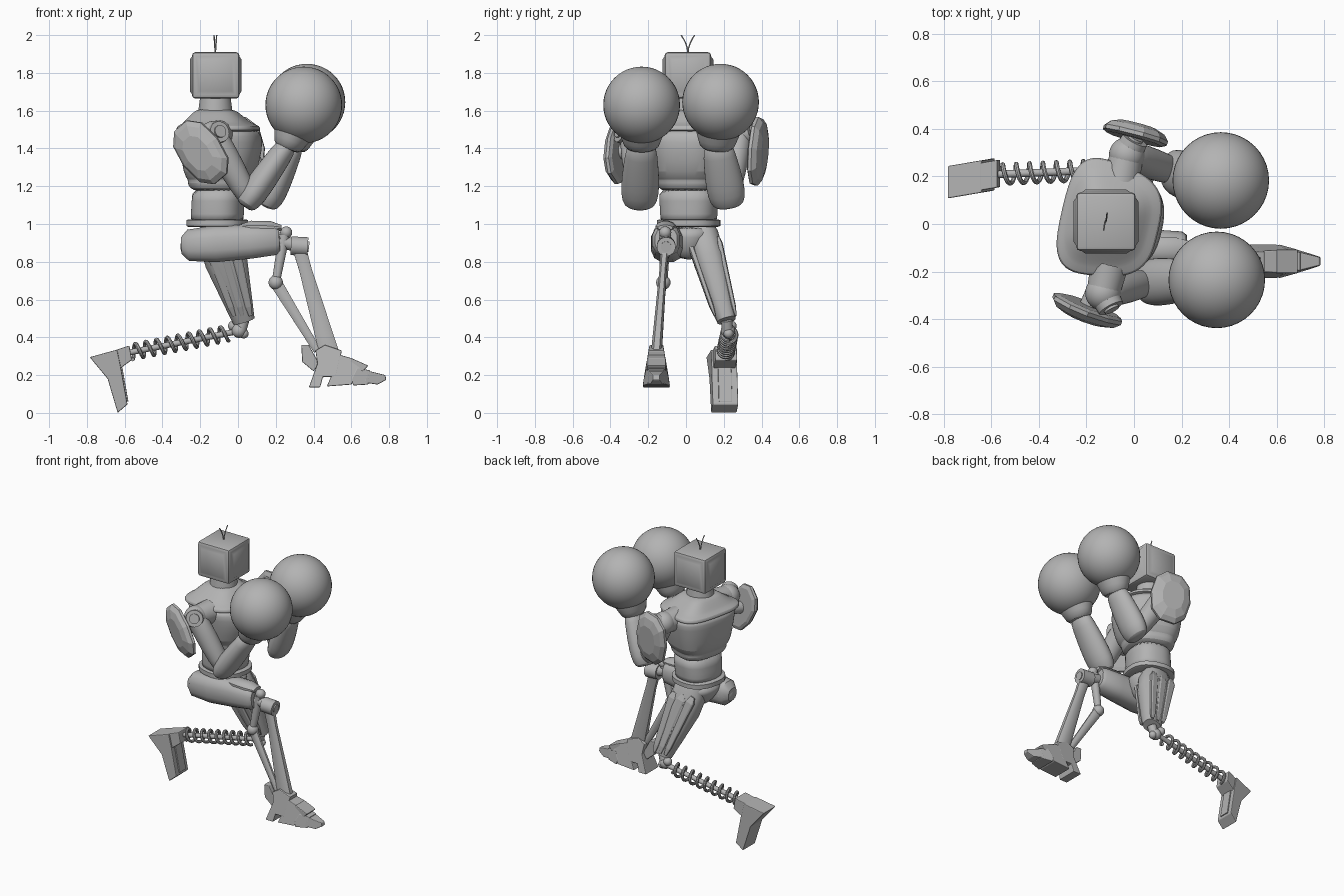
import bpy, bmesh, math
from mathutils import Vector as V

if "Cube" in bpy.data.objects:
    bpy.data.objects.remove(bpy.data.objects["Cube"])

grey = bpy.data.materials.new("plain grey")
grey.use_nodes = True
colour = (0.45, 0.45, 0.45, 1)
grey.diffuse_color = colour
grey.node_tree.nodes["Principled BSDF"].inputs["Base Color"].default_value = colour
smooth_parts = []


def finish(name, bm, smooth=True, bevel=0, subdiv=0):
    bmesh.ops.recalc_face_normals(bm, faces=bm.faces)
    mesh = bpy.data.meshes.new(name)
    bm.to_mesh(mesh)
    bm.free()
    mesh.materials.append(grey)
    ob = bpy.data.objects.new(name, mesh)
    bpy.context.collection.objects.link(ob)
    if bevel:
        mod = ob.modifiers.new("bevel", "BEVEL")
        mod.width, mod.segments = bevel, 2
    if subdiv:
        mod = ob.modifiers.new("subdivision", "SUBSURF")
        mod.levels = mod.render_levels = subdiv
    if smooth:
        smooth_parts.append(ob)


def loft(name, rings, u, v, n=24, power=2, subdiv=0, smooth=True, taper=0):
    """Skin superellipse rings (centre, half size on u, half size on v)."""
    bm = bmesh.new()
    loops = []
    for c, a, b in rings:
        loop = []
        for i in range(n):
            t = math.tau * (i + 0.5) / n
            x, y = (math.copysign(abs(k) ** (2 / power), k) for k in (math.cos(t), math.sin(t)))
            loop.append(bm.verts.new(V(c) + V(u) * a * x + V(v) * b * y * (1 - taper * x)))
        loops.append(loop)
    for low, high in zip(loops, loops[1:]):
        for i in range(n):
            j = (i + 1) % n
            bm.faces.new((low[i], low[j], high[j], high[i]))
    bm.faces.new(loops[0])
    bm.faces.new(loops[-1])
    finish(name, bm, smooth, 0, subdiv)


def limb(name, p, q, rings, **kw):
    """Loft along p to q; each ring is (fraction, upright half, sideways half)."""
    p, q = V(p), V(q)
    d = (q - p).normalized()
    side = V((0, 1, 0)) if abs(d.y) < 0.9 else V((1, 0, 0))
    u = side.cross(d).normalized()
    loft(name, [(p.lerp(q, t), a, b) for t, a, b in rings], u, d.cross(u), **kw)


def rod(name, p, q, r, r2=None, n=16):
    limb(name, p, q, [(0, r, r), (1, r2 or r, r2 or r)], n=n)


def ball(name, c, r):
    bm = bmesh.new()
    bmesh.ops.create_uvsphere(bm, u_segments=40, v_segments=24, radius=r)
    bmesh.ops.translate(bm, verts=bm.verts, vec=c)
    finish(name, bm)


def prism(name, outline, mid, half, bevel=0.005):
    """Extrude an x-z outline sideways; mid(x) and half(x, z) place the two sides."""
    bm = bmesh.new()
    a, b = ([bm.verts.new((x, mid(x) + s * half(x, z), z)) for x, z in outline] for s in (-1, 1))
    bm.faces.new(a)
    bm.faces.new(b)
    for i in range(len(a)):
        j = (i + 1) % len(a)
        bm.faces.new((a[i], a[j], b[j], b[i]))
    finish(name, bm, False, bevel)


def wire(name, pts, r):
    cu = bpy.data.curves.new(name, "CURVE")
    cu.dimensions, cu.bevel_depth, cu.bevel_resolution = "3D", r, 2
    cu.use_fill_caps = True
    sp = cu.splines.new("POLY")
    sp.points.add(len(pts) - 1)
    for pt, co in zip(sp.points, pts):
        pt.co = (*co, 1)
    cu.materials.append(grey)
    ob = bpy.data.objects.new(name, cu)
    bpy.context.collection.objects.link(ob)
    bpy.ops.object.select_all(action="DESELECT")
    ob.select_set(True)
    bpy.context.view_layer.objects.active = ob
    bpy.ops.object.convert(target="MESH")
    smooth_parts.append(bpy.context.view_layer.objects.active)


# Head: rounded box with raised side panels, neck and antennae
bm = bmesh.new()
bmesh.ops.create_cube(bm, size=1)
for vert in bm.verts:
    vert.co = (vert.co.x * 0.25 - 0.118, vert.co.y * 0.245 + 0.01, vert.co.z * 0.245 + 1.787)
bm.normal_update()
panels = [f for f in bm.faces if abs(f.normal.z) < 0.5]
bmesh.ops.bevel(bm, geom=bm.edges[:], offset=0.016, segments=2, affect="EDGES", profile=0.5)
bm.normal_update()
panels = [f for f in bm.faces if f.calc_area() > 0.03 and abs(f.normal.z) < 0.5]
bmesh.ops.inset_individual(bm, faces=panels, thickness=0.008)
bmesh.ops.inset_individual(bm, faces=panels, thickness=0.024, depth=0.012)
finish("head", bm)
rod("neck", (-0.12, 0.01, 1.53), (-0.12, 0.01, 1.68), 0.1, 0.08, 28)
for s in (-1, 1):
    wire("antenna", [(-0.12 + 0.007 * s * k, 0.01 + s * 0.036 * k * k, 1.9 + 0.1 * k)
                     for k in (0, 0.3, 0.6, 0.8, 1)], 0.0035)

# Torso, turned to the right and broader across the back
yaw = math.radians(-13)
fwd, left = V((math.cos(yaw), math.sin(yaw), 0)), V((-math.sin(yaw), math.cos(yaw), 0))


def body(name, rows, power, subdiv=1, taper=0):
    loft(name, [((x, 0.015, z), a, b) for z, x, a, b in rows], fwd, left, 28, power, subdiv, taper=taper)


body("chest", [(1.17, -0.1, 0.11, 0.13), (1.19, -0.1, 0.15, 0.165), (1.22, -0.1, 0.16, 0.175),
               (1.235, -0.1, 0.155, 0.17), (1.26, -0.095, 0.185, 0.2), (1.4, -0.085, 0.213, 0.222),
               (1.47, -0.09, 0.21, 0.235), (1.51, -0.1, 0.2, 0.235)], 2.7, taper=0.12)
body("collar", [(1.485, -0.1, 0.18, 0.2), (1.495, -0.1, 0.215, 0.245), (1.52, -0.1, 0.205, 0.238),
                (1.53, -0.105, 0.175, 0.205), (1.55, -0.11, 0.155, 0.175), (1.59, -0.115, 0.115, 0.12),
                (1.61, -0.12, 0.09, 0.09)], 3.2, taper=0.14)
body("abdomen", [(1.0, -0.11, 0.14, 0.155), (1.05, -0.11, 0.138, 0.15), (1.12, -0.105, 0.135, 0.155),
                 (1.2, -0.1, 0.145, 0.165)], 2.4)
body("belt", [(0.985, -0.11, 0.15, 0.15), (0.99, -0.11, 0.16, 0.165), (1.02, -0.11, 0.16, 0.165),
              (1.025, -0.11, 0.15, 0.15)], 2.4, 0)
body("pelvis", [(0.99, -0.11, 0.145, 0.15), (0.93, -0.11, 0.14, 0.13), (0.86, -0.1, 0.11, 0.09),
                (0.81, -0.09, 0.06, 0.045)], 2.3)
ball("hip_ball", (-0.235, -0.09, 0.88), 0.07)

# Arms raised in guard, each with a round glove
arms = {
    "right": ((-0.13, -0.29, 1.47), (0.06, -0.245, 1.13), (0.27, -0.235, 1.43), (0.348, -0.235, 1.63)),
    "left": ((-0.03, 0.29, 1.47), (0.17, 0.22, 1.13), (0.3, 0.165, 1.43), (0.365, 0.183, 1.645)),
}
for side, (shoulder, elbow, wrist, glove) in arms.items():
    s = -1 if side == "right" else 1
    sh, el, wr, gl = map(V, (shoulder, elbow, wrist, glove))
    out = V((0.45, s * 0.85, 0.25)).normalized()
    rod(side + "_shoulder", sh - left * s * 0.12, sh, 0.08, 0.07, 24)
    ball(side + "_shoulder_ball", sh, 0.075)
    rod(side + "_shoulder_disc", sh, sh + out * 0.075, 0.062, 0.056, 24)
    rod(side + "_shoulder_pin", sh, sh + out * 0.085, 0.035, 0.033, 24)
    limb(side + "_upper_arm", sh, el, [(-0.1, 0.05, 0.045), (0, 0.072, 0.062), (0.3, 0.075, 0.07),
                                       (0.8, 0.065, 0.065), (1.05, 0.05, 0.05)], n=16, subdiv=1)
    limb(side + "_forearm", el, wr, [(-0.13, 0.03, 0.05), (-0.1, 0.06, 0.085), (0.08, 0.075, 0.104),
                                     (0.4, 0.073, 0.102), (0.8, 0.063, 0.087), (1, 0.055, 0.075)],
         n=16, subdiv=1)
    limb(side + "_cuff", wr, gl, [(-0.2, 0.075, 0.09), (0.05, 0.085, 0.1), (0.35, 0.12, 0.13),
                                  (0.6, 0.1, 0.1)], n=24, subdiv=1)
    ball(side + "_glove", glove, 0.203)

# Shoulder pads: faceted oval plates held off the arms
pads = [("right", (-0.195, -0.355, 1.38), (0.6, -0.15, -0.79), (-0.4, -0.9, -0.12), 0.125),
        ("left", (0.005, 0.37, 1.385), (0.1, -0.06, -0.99), (0.25, 0.96, -0.06), 0.14)]
for side, c, u, out, wide in pads:
    u, out = V(u).normalized(), V(out).normalized()
    v = out.cross(u).normalized()
    u = v.cross(out)
    loft(side + "_shoulder_pad", [(V(c) + out * o, 0.185 * k, wide * k) for o, k in
                                  ((-0.015, 0.85), (-0.005, 1), (0.012, 1), (0.035, 0.85), (0.05, 0.55))],
         u, v, 10, 2.4, smooth=False)
    rod(side + "_pad_mount", V(c) - out * 0.08, c, 0.04)

# Right leg: thigh held level, skeletal shin and clawed foot
limb("right_thigh", (-0.3, -0.095, 0.885), (0.22, -0.105, 0.915),
     [(0, 0.045, 0.045), (0.07, 0.085, 0.075), (0.35, 0.1, 0.09), (0.7, 0.092, 0.082),
      (0.96, 0.08, 0.075), (1, 0.065, 0.06)], n=12, power=2.6)
limb("right_thigh_cap", (0, -0.105, 0.985), (0.23, -0.11, 0.98),
     [(0, 0.01, 0.03), (0.3, 0.035, 0.055), (0.75, 0.035, 0.055), (1, 0.015, 0.04)], n=12)
rod("right_knee_rod", (0.2, -0.105, 0.91), (0.3, -0.105, 0.89), 0.035)
rod("right_knee_joint", (0.28, -0.105, 0.885), (0.37, -0.105, 0.88), 0.05, n=24)
rod("right_knee_rim", (0.36, -0.105, 0.881), (0.376, -0.105, 0.879), 0.028, n=24)
ball("right_knee_ball", (0.255, -0.11, 0.955), 0.032)
limb("right_shin", (0.325, -0.112, 0.87), (0.485, -0.157, 0.31),
     [(0, 0.038, 0.025), (0.2, 0.035, 0.02), (0.6, 0.045, 0.025), (1, 0.055, 0.03)], n=8, power=3)
rod("shin_upper_link", (0.245, -0.11, 0.94), (0.2, -0.12, 0.69), 0.03, 0.022)
ball("shin_link_joint", (0.2, -0.12, 0.69), 0.038)
limb("shin_lower_link", (0.2, -0.12, 0.69), (0.42, -0.157, 0.33),
     [(0, 0.035, 0.018), (0.35, 0.03, 0.018), (1, 0.022, 0.018)], n=8)


def right_mid(x):
    return -0.157


def right_half(x, z):
    return max(0.018, min(0.072, 0.072 - (z - 0.15) * 0.17) * min(1, (0.84 - x) / 0.22))


right_foot = {
    "right_heel": [(0.375, 0.135), (0.42, 0.26), (0.41, 0.33), (0.46, 0.36), (0.55, 0.33), (0.52, 0.19),
                   (0.45, 0.19), (0.435, 0.135)],
    "right_instep": [(0.47, 0.14), (0.5, 0.21), (0.53, 0.31), (0.6, 0.29), (0.65, 0.24), (0.6, 0.15)],
    "right_toe_base": [(0.6, 0.18), (0.63, 0.24), (0.7, 0.225), (0.69, 0.15), (0.61, 0.145)],
    "right_toe": [(0.67, 0.16), (0.68, 0.225), (0.78, 0.2), (0.785, 0.175), (0.74, 0.15)],
}
for name, outline in right_foot.items():
    prism(name, outline, right_mid, right_half)
prism("right_heel_spur", [(0.335, 0.36), (0.375, 0.36), (0.43, 0.26), (0.4, 0.22), (0.34, 0.27)],
      right_mid, lambda x, z: 0.03)
prism("right_foot_fin", [(0.57, 0.24), (0.6, 0.29), (0.69, 0.25), (0.66, 0.22)], right_mid,
      lambda x, z: 0.05)

# Left leg: ribbed thigh, spring shin and hoof pointing down
hip, knee = V((-0.115, 0.075, 0.98)), V((0.03, 0.215, 0.49))
limb("left_thigh", hip, knee, [(-0.05, 0.08, 0.07), (0.1, 0.112, 0.085), (0.35, 0.116, 0.085),
                               (0.85, 0.073, 0.062), (1, 0.06, 0.05)], n=12, power=2.6)
for k in (-1, 0, 1):
    for s in (-1, 1):
        limb("left_thigh_rib", hip + V((0.075 * k, 0.084 * s, 0)), knee + V((0.042 * k, 0.054 * s, 0)),
             [(0.1, 0.016, 0.006), (0.18, 0.03, 0.016), (0.85, 0.018, 0.012), (0.95, 0.01, 0.005)],
             n=8, power=4, smooth=False)
rod("left_knee_stem", knee, (0.01, 0.222, 0.42), 0.03)
for c, r in (((0.005, 0.222, 0.435), 0.038), ((-0.025, 0.24, 0.46), 0.028), ((0.03, 0.225, 0.42), 0.026)):
    ball("left_knee_ball", c, r)
top, ankle = V((-0.01, 0.232, 0.43)), V((-0.6, 0.208, 0.315))
rod("left_shin_rod", top, ankle, 0.016)
axis = (ankle - top).normalized()
e1 = axis.cross(V((0, 1, 0))).normalized()
e2 = axis.cross(e1)
steps, turns = 180, 9
wire("left_shin_spring", [top.lerp(ankle, 0.08 + 0.86 * i / steps)
                          + 0.04 * (e1 * math.cos(math.tau * turns * i / steps)
                                    + e2 * math.sin(math.tau * turns * i / steps))
                          for i in range(steps + 1)], 0.01)


def left_mid(x):
    return 0.2 + 0.17 * (x + 0.64)


prism("left_foot", [(-0.785, 0.295), (-0.69, 0.18), (-0.637, 0), (-0.585, 0.045), (-0.62, 0.24),
                    (-0.64, 0.335)], left_mid, lambda x, z: 0.068)
prism("left_ankle", [(-0.67, 0.325), (-0.575, 0.357), (-0.562, 0.28), (-0.63, 0.23)], left_mid,
      lambda x, z: 0.058)
prism("left_foot_plate", [(-0.63, 0.24), (-0.612, 0.24), (-0.58, 0.06), (-0.6, 0.06)], left_mid,
      lambda x, z: 0.035, 0.003)

# Smooth shading on rounded parts
bpy.ops.object.select_all(action="DESELECT")
for ob in smooth_parts:
    ob.select_set(True)
bpy.context.view_layer.objects.active = smooth_parts[0]
bpy.ops.object.shade_smooth_by_angle(angle=math.radians(40))
